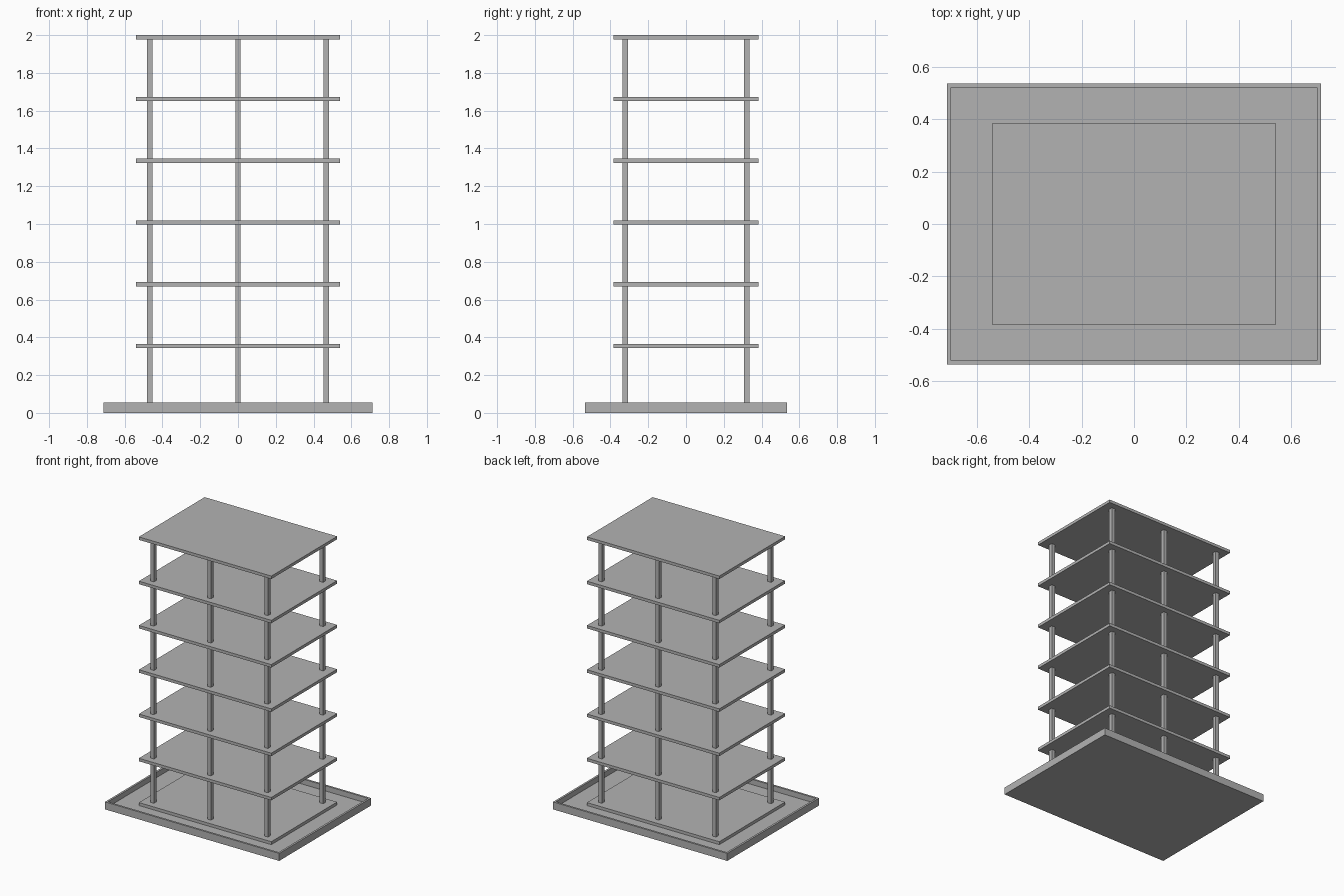
import bpy
import bmesh

STOREYS = 6
STEP = 0.327          # floor to floor
SLAB_T = 0.022
SLAB_X, SLAB_Y = 0.541, 0.384
TOP = 2.0

if "Cube" in bpy.data.objects:
    bpy.data.objects.remove(bpy.data.objects["Cube"])

grey = bpy.data.materials.new("concrete grey")
grey.use_nodes = True
colour = (0.45, 0.45, 0.45, 1)
grey.diffuse_color = colour
grey.node_tree.nodes["Principled BSDF"].inputs["Base Color"].default_value = colour


def box(name, cx, cy, half_x, half_y, z0, z1, recess=None):
    """Box from z0 to z1; recess = (rim width, depth) sinks its top."""
    bm = bmesh.new()
    bmesh.ops.create_cube(bm, size=2)
    for v in bm.verts:
        v.co = (cx + v.co.x * half_x, cy + v.co.y * half_y,
                z1 if v.co.z > 0 else z0)
    if recess:
        rim, depth = recess
        bm.normal_update()
        top = max(bm.faces, key=lambda f: f.calc_center_median().z)
        bmesh.ops.inset_region(bm, faces=[top], thickness=rim)
        # Straight inner walls down to the sunken floor
        floor = bmesh.ops.extrude_discrete_faces(bm, faces=[top])["faces"][0]
        bmesh.ops.translate(bm, verts=floor.verts, vec=(0, 0, -depth))
    mesh = bpy.data.meshes.new(name)
    bm.to_mesh(mesh)
    bm.free()
    mesh.materials.append(grey)
    obj = bpy.data.objects.new(name, mesh)
    bpy.context.collection.objects.link(obj)
    return obj


# Shallow tray-like plot with a raised rim
box("base_tray", 0, 0, 0.712, 0.536, 0, 0.055, recess=(0.021, 0.039))

# Ground slab, floors and roof
for i in range(STOREYS + 1):
    z = TOP - (STOREYS - i) * STEP
    name = "roof_slab" if i == STOREYS else f"floor_slab_{i}"
    box(name, 0, 0, SLAB_X, SLAB_Y, z - SLAB_T, z)

    # Columns from this slab up to the one above
    if i < STOREYS:
        for side, y in (("front", -0.322), ("back", 0.322)):
            for place, x in (("right", -0.466), ("middle", 0), ("left", 0.466)):
                box(f"column_{side}_{place}_{i}", x, y, 0.0145, 0.0145,
                    z, z + STEP - SLAB_T)
